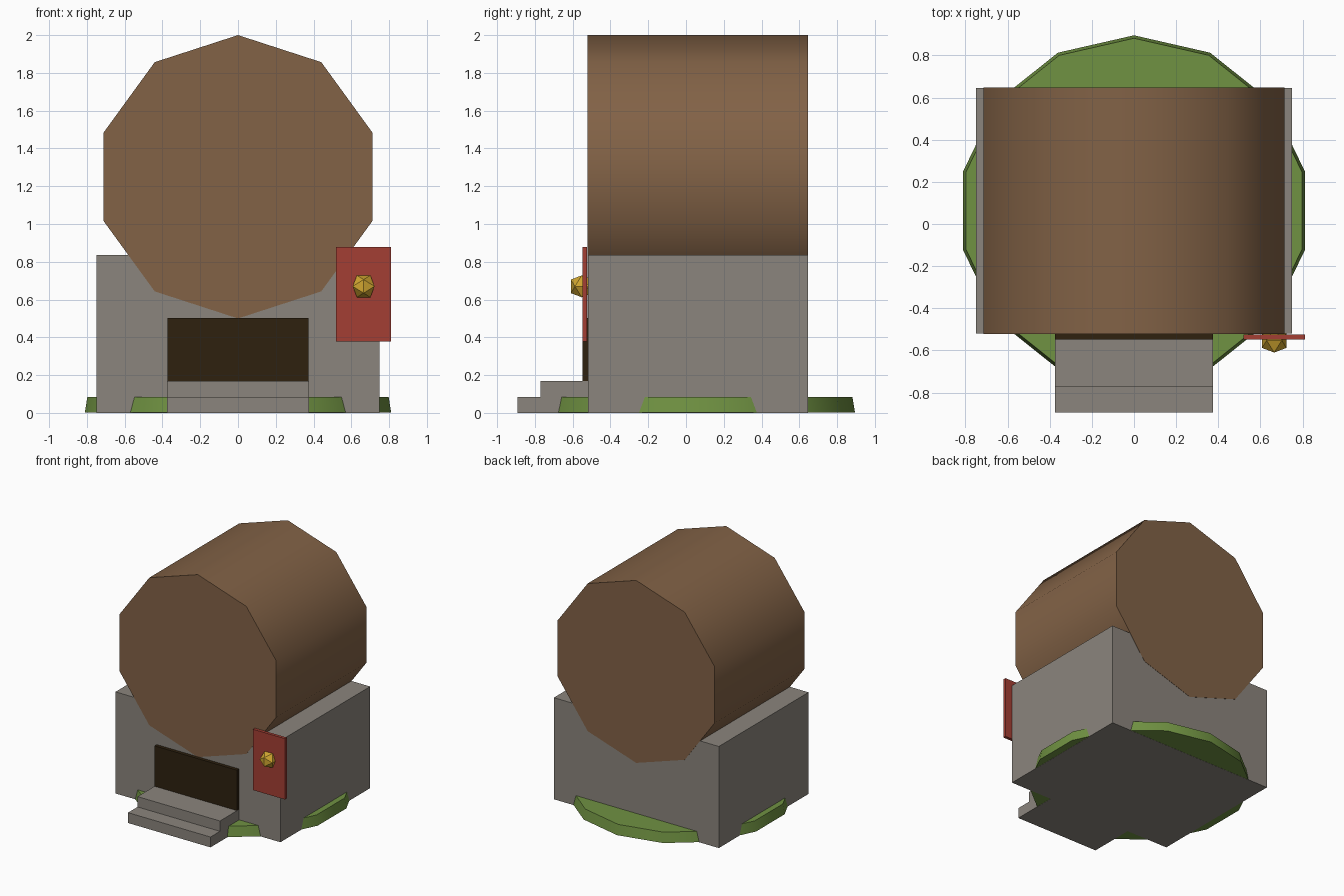
import bpy
import bmesh
from math import sin, cos, radians, tau
from mathutils import Vector

default = bpy.data.objects.get("Cube")
if default:
    bpy.data.objects.remove(default, do_unlink=True)


def material(name, rgb):
    # Display colour (0-255) converted to linear
    lin = [((c / 255 + 0.055) / 1.055) ** 2.4 for c in rgb] + [1.0]
    mat = bpy.data.materials.new(name)
    mat.use_nodes = True
    mat.diffuse_color = lin
    mat.node_tree.nodes["Principled BSDF"].inputs["Base Color"].default_value = lin
    return mat


wood = material("brown wood", (130, 98, 70))
stone = material("grey stone", (139, 133, 125))
grass = material("green grass", (112, 146, 66))
dark = material("dark opening", (46, 33, 15))
red = material("red board", (164, 63, 52))
gold = material("gold", (208, 166, 48))


def finish(name, bm, mat, smooth=False):
    bmesh.ops.recalc_face_normals(bm, faces=bm.faces)
    mesh = bpy.data.meshes.new(name)
    bm.to_mesh(mesh)
    bm.free()
    mesh.materials.append(mat)
    obj = bpy.data.objects.new(name, mesh)
    bpy.context.collection.objects.link(obj)
    if smooth:
        bpy.ops.object.select_all(action='DESELECT')
        obj.select_set(True)
        bpy.context.view_layer.objects.active = obj
        bpy.ops.object.shade_smooth_by_angle(angle=radians(40))
    return obj


def box(name, x, y, z, mat):
    bm = bmesh.new()
    bmesh.ops.create_cube(bm, size=1)
    for v in bm.verts:
        v.co = [r[0] if c < 0 else r[1] for c, r in zip(v.co, (x, y, z))]
    return finish(name, bm, mat)


def prism(name, sides, r_start, r_end, start, end, place, mat):
    # Regular prism; place(across, up, along) gives the world position
    bm = bmesh.new()
    rings = []
    for r, d in ((r_start, start), (r_end, end)):
        rings.append([bm.verts.new(place(r * sin(tau * i / sides),
                                         r * cos(tau * i / sides), d))
                      for i in range(sides)])
    for ring in rings:
        bm.faces.new(ring)
    a, b = rings
    for i in range(sides):
        j = (i + 1) % sides
        bm.faces.new((a[i], a[j], b[j], b[i]))
    return finish(name, bm, mat, smooth=True)


# Stone base and the big barrel lying on it
box("stone_base", (-0.75, 0.75), (-0.52, 0.645), (0, 0.835), stone)
prism("barrel", 10, 0.75, 0.75, -0.522, 0.647,
      lambda u, v, d: (u, d, 1.25 + v), wood)

# Grass mound around the base
prism("grass_mound", 14, 0.832, 0.818, 0.001, 0.084,
      lambda u, v, d: (u, 0.063 + v, d), grass)

# Doorway and steps
box("doorway", (-0.374, 0.374), (-0.548, -0.51), (0.002, 0.502), dark)
box("lower_step", (-0.375, 0.375), (-0.893, -0.52), (0, 0.085), stone)
box("upper_step", (-0.375, 0.375), (-0.77, -0.52), (0.085, 0.17), stone)

# Sign board with a faceted gold knob
box("sign_board", (0.52, 0.81), (-0.548, -0.523), (0.378, 0.878), red)
bm = bmesh.new()
phi = (1 + 5 ** 0.5) / 2
centre = Vector((0.665, -0.552, 0.67))
for s in (-1, 1):
    for t in (-phi, phi):
        for p in ((s, 0, t), (0, t, s), (t, s, 0)):
            bm.verts.new(centre + Vector(p).normalized() * 0.068)
bmesh.ops.convex_hull(bm, input=bm.verts)
finish("gold_knob", bm, gold)
